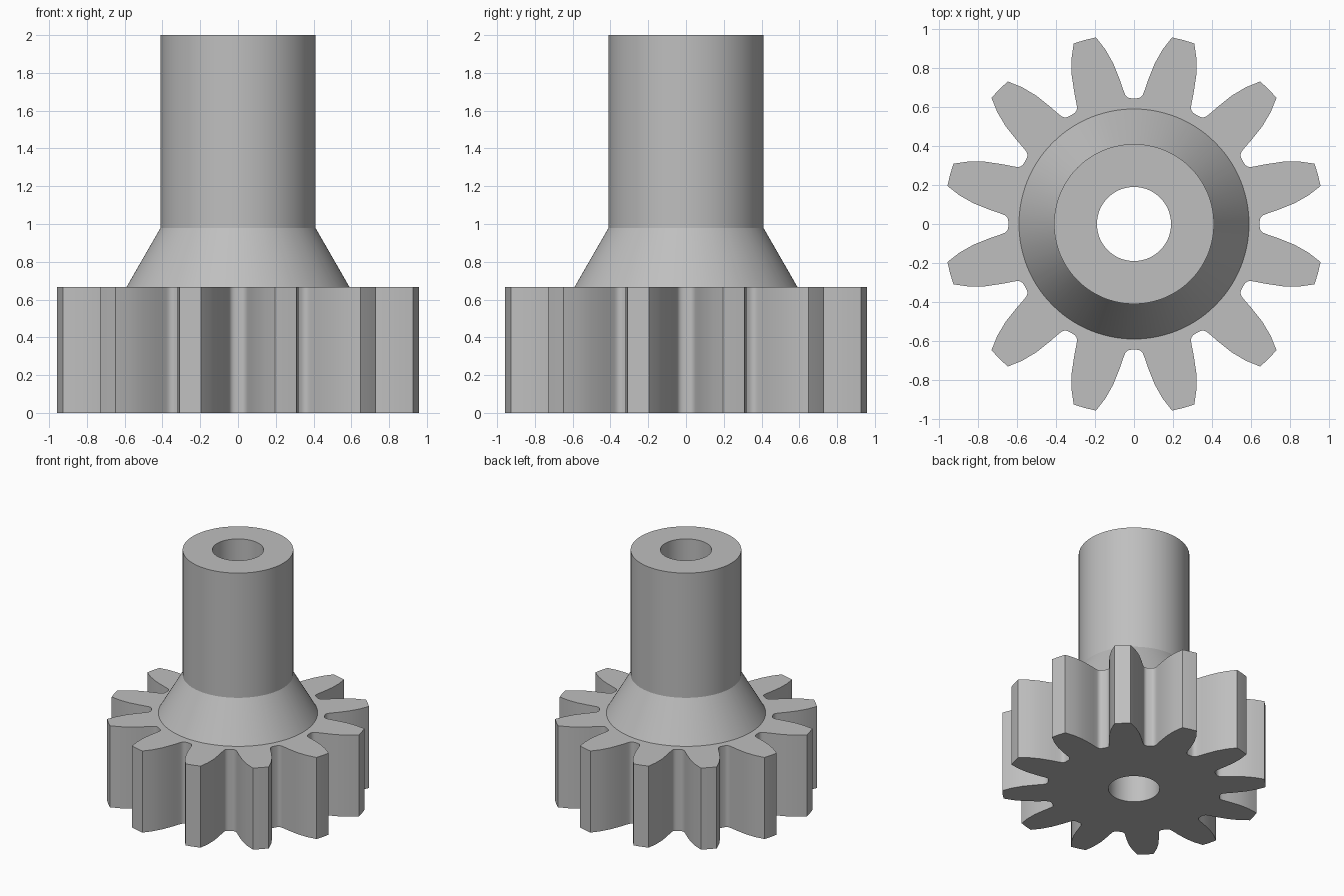
import bpy, bmesh, math
from mathutils import Matrix, Vector

if "Cube" in bpy.data.objects:
    bpy.data.objects.remove(bpy.data.objects["Cube"], do_unlink=True)

TEETH = 12
GEAR_TOP, CONE_TOP, SHAFT_TOP = 0.667, 0.98, 2.0
BORE_R, SHAFT_R, CONE_R, TIP_R = 0.19, 0.41, 0.59, 0.977

# Plain steel grey
steel = bpy.data.materials.new("steel grey")
steel.use_nodes = True
steel.diffuse_color = (0.52, 0.52, 0.52, 1)
steel.node_tree.nodes["Principled BSDF"].inputs["Base Color"].default_value = steel.diffuse_color

# Half of one tooth gap: root fillet, then convex flank up to the tip
half_gap = [(0.016, 0.645), (0.026, 0.647), (0.036, 0.652), (0.044, 0.661),
            (0.05, 0.674), (0.061, 0.705), (0.073, 0.74), (0.105, 0.821),
            (0.146, 0.894), (0.195, 0.957)]
gap = [(-x, y) for x, y in reversed(half_gap)] + half_gap
tip = Matrix.Rotation(-math.pi / TEETH, 2) @ Vector((0, TIP_R))
gap.append(tuple(tip))

# Repeat the gap around the axis to get the gear outline
outline = [Matrix.Rotation(-math.tau * k / TEETH, 2) @ Vector(p)
           for k in range(TEETH) for p in gap]


def circle(radius, z):
    """Ring with as many points as the gear outline, aligned to it."""
    return [(*(p.normalized() * radius), z) for p in outline]


def teeth(z):
    return [(p.x, p.y, z) for p in outline]


def loft(name, rings):
    """Skin a series of rings with quads."""
    bm = bmesh.new()
    loops = [[bm.verts.new(p) for p in ring] for ring in rings]
    n = len(outline)
    for a, b in zip(loops, loops[1:]):
        for i in range(n):
            j = (i + 1) % n
            bm.faces.new((a[j], a[i], b[i], b[j]))
    mesh = bpy.data.meshes.new(name)
    bm.to_mesh(mesh)
    bm.free()
    mesh.materials.append(steel)
    obj = bpy.data.objects.new(name, mesh)
    bpy.context.collection.objects.link(obj)
    bpy.ops.object.select_all(action="DESELECT")
    bpy.context.view_layer.objects.active = obj
    obj.select_set(True)
    bpy.ops.object.shade_smooth_by_angle(angle=math.radians(27))
    return obj


# Toothed wheel: bore wall, underside, teeth, upper face
loft("gear_wheel", [circle(BORE_R, GEAR_TOP), circle(BORE_R, 0), teeth(0),
                    teeth(GEAR_TOP), circle(CONE_R, GEAR_TOP)])

# Hollow shaft with its conical collar
loft("hollow_shaft", [circle(CONE_R, GEAR_TOP), circle(SHAFT_R, CONE_TOP),
                      circle(SHAFT_R, SHAFT_TOP), circle(BORE_R, SHAFT_TOP),
                      circle(BORE_R, GEAR_TOP)])
